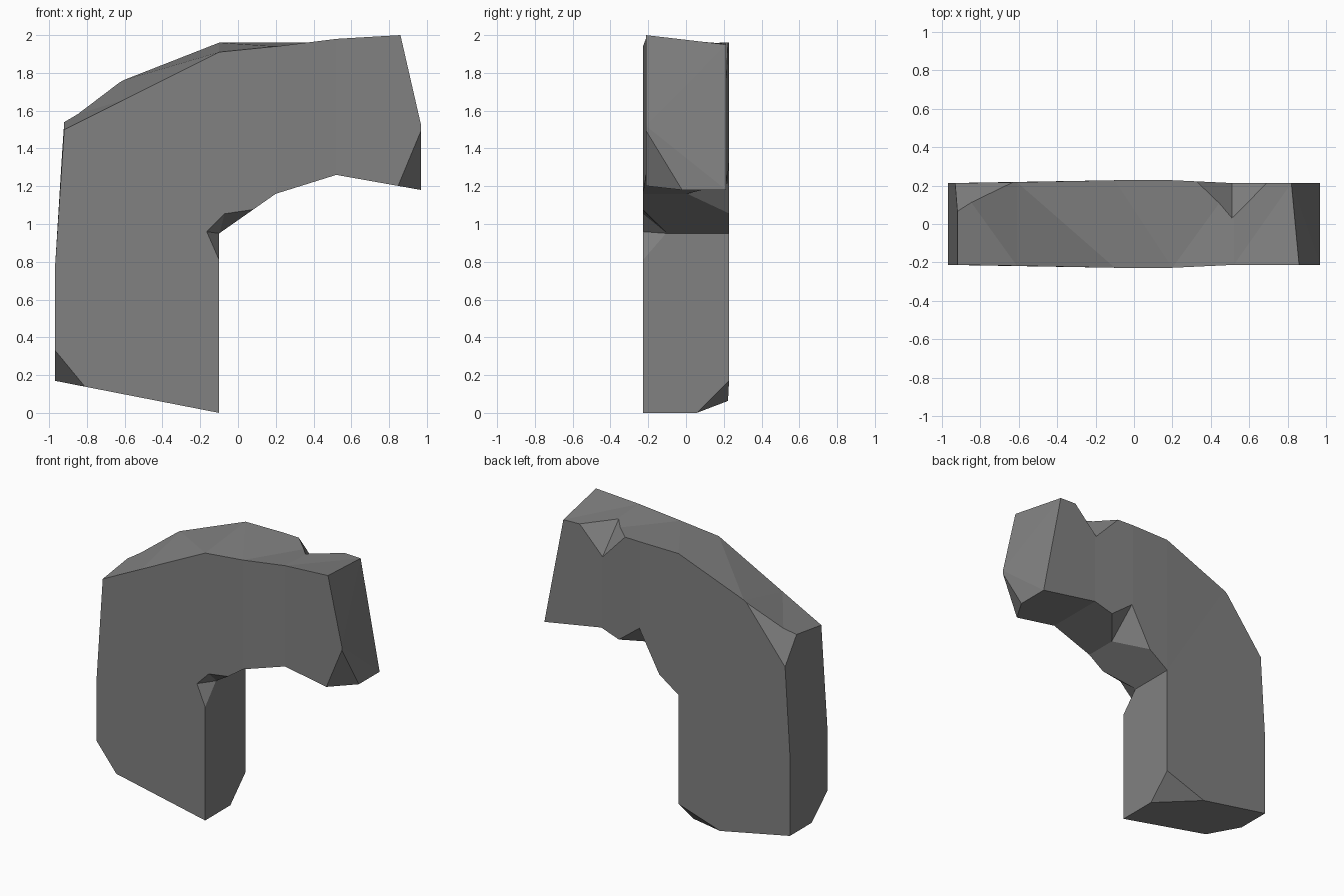
import bpy, bmesh
from mathutils import Vector

if "Cube" in bpy.data.objects:
    bpy.data.objects.remove(bpy.data.objects["Cube"])

stone = bpy.data.materials.new("stone grey")
stone.diffuse_color = (0.22, 0.22, 0.22, 1)
stone.use_nodes = True
stone.node_tree.nodes["Principled BSDF"].inputs["Base Color"].default_value = stone.diffuse_color


def make_object(name, bm):
    bmesh.ops.recalc_face_normals(bm, faces=bm.faces[:])
    mesh = bpy.data.meshes.new(name)
    bm.to_mesh(mesh)
    bm.free()
    mesh.materials.append(stone)
    obj = bpy.data.objects.new(name, mesh)
    bpy.context.collection.objects.link(obj)
    return obj


# Bent block: outer rim as (front x, front z, back x, back z, half depth, inner rim index)
OUTER = [
    (-0.97, 0.17, -0.97, 0.17, 0.213, 0),
    (-0.97, 0.75, -0.97, 0.75, 0.213, 1),
    (-0.92, 1.50, -0.92, 1.56, 0.213, 2),
    (-0.61, 1.655, -0.61, 1.76, 0.218, 2),
    (-0.10, 1.91, -0.10, 1.96, 0.228, 2),
    (0.20, 1.94, 0.20, 1.962, 0.228, 3),
    (0.52, 1.98, 0.52, 1.96, 0.213, 4),
    (0.86, 2.00, 0.82, 1.95, 0.213, 5),
    (0.97, 1.52, 0.904, 1.52, 0.213, 5),
]
# Inner rim as (x, z, half depth)
INNER = [(-0.10, 0, 0.228), (-0.10, 0.5, 0.228), (-0.10, 0.95, 0.228),
         (0.20, 1.16, 0.228), (0.52, 1.26, 0.213), (0.97, 1.18, 0.213)]

bm = bmesh.new()
outer = [(bm.verts.new((fx, -d, fz)), bm.verts.new((bx, d, bz)))
         for fx, fz, bx, bz, d, _ in OUTER]
inner = [(bm.verts.new((x, -d, z)), bm.verts.new((x, d, z))) for x, z, d in INNER]
for k in range(len(OUTER) - 1):
    a, b = OUTER[k][5], OUTER[k + 1][5]
    bm.faces.new((outer[k][0], outer[k][1], outer[k + 1][1], outer[k + 1][0]))
    for side in (0, 1):
        ring = [outer[k][side], outer[k + 1][side], inner[b][side]]
        if a != b:
            ring.append(inner[a][side])
        bm.faces.new(ring)
for k in range(len(INNER) - 1):
    bm.faces.new((inner[k][0], inner[k][1], inner[k + 1][1], inner[k + 1][0]))
for o, i in ((outer[0], inner[0]), (outer[-1], inner[-1])):
    bm.faces.new((o[0], o[1], i[1], i[0]))
bmesh.ops.triangulate(bm, faces=bm.faces[:])
block = make_object("bent_stone_block", bm)


def chip(points, apex):
    """Knock a chip out of the block: hull of the break points and an outside apex."""
    cb = bmesh.new()
    for p in points + [apex]:
        cb.verts.new(Vector(p))
    bmesh.ops.convex_hull(cb, input=cb.verts[:])
    cutter = make_object("chip_cutter", cb)
    cutter.hide_render = True
    mod = block.modifiers.new("chip", 'BOOLEAN')
    mod.operation = 'DIFFERENCE'
    mod.solver = 'EXACT'
    mod.object = cutter
    bpy.context.view_layer.objects.active = block
    bpy.ops.object.modifier_apply(modifier=mod.name)
    bpy.data.objects.remove(cutter)


# Foot, front left
chip([(-0.975, -0.22, 0.345), (-0.80, -0.22, 0.13), (-0.975, -0.02, 0.165)], (-1.2, -0.5, -0.05))
# Foot, back right
chip([(-0.095, 0.05, -0.005), (-0.095, 0.235, 0.18), (-0.46, 0.235, 0.065)], (0.1, 0.5, -0.25))
# Free end, lower front
chip([(0.975, -0.22, 1.52), (0.84, -0.22, 1.195), (0.975, -0.01, 1.175)], (1.2, -0.5, 0.95))
# Shoulder, back left
chip([(-0.925, 0.05, 1.55), (-0.61, 0.225, 1.765), (-0.935, 0.225, 1.35)], (-1.2, 0.5, 1.85))
# Top edge, back
chip([(0.71, 0.22, 1.965), (0.31, 0.23, 1.97), (0.51, 0.02, 1.98), (0.51, 0.22, 1.76)], (0.51, 0.5, 2.3))
# Under edge, back
chip([(0.04, 0.235, 1.04), (0.39, 0.225, 1.21), (0.20, 0.0, 1.155), (0.21, 0.235, 1.35)], (0.3, 0.5, 0.85))
# Inner corner, front
chip([(-0.17, -0.235, 0.96), (-0.095, -0.235, 0.79), (-0.07, -0.235, 1.06),
      (0.10, -0.235, 1.085), (-0.097, -0.10, 0.95)], (0.25, -0.6, 0.75))
